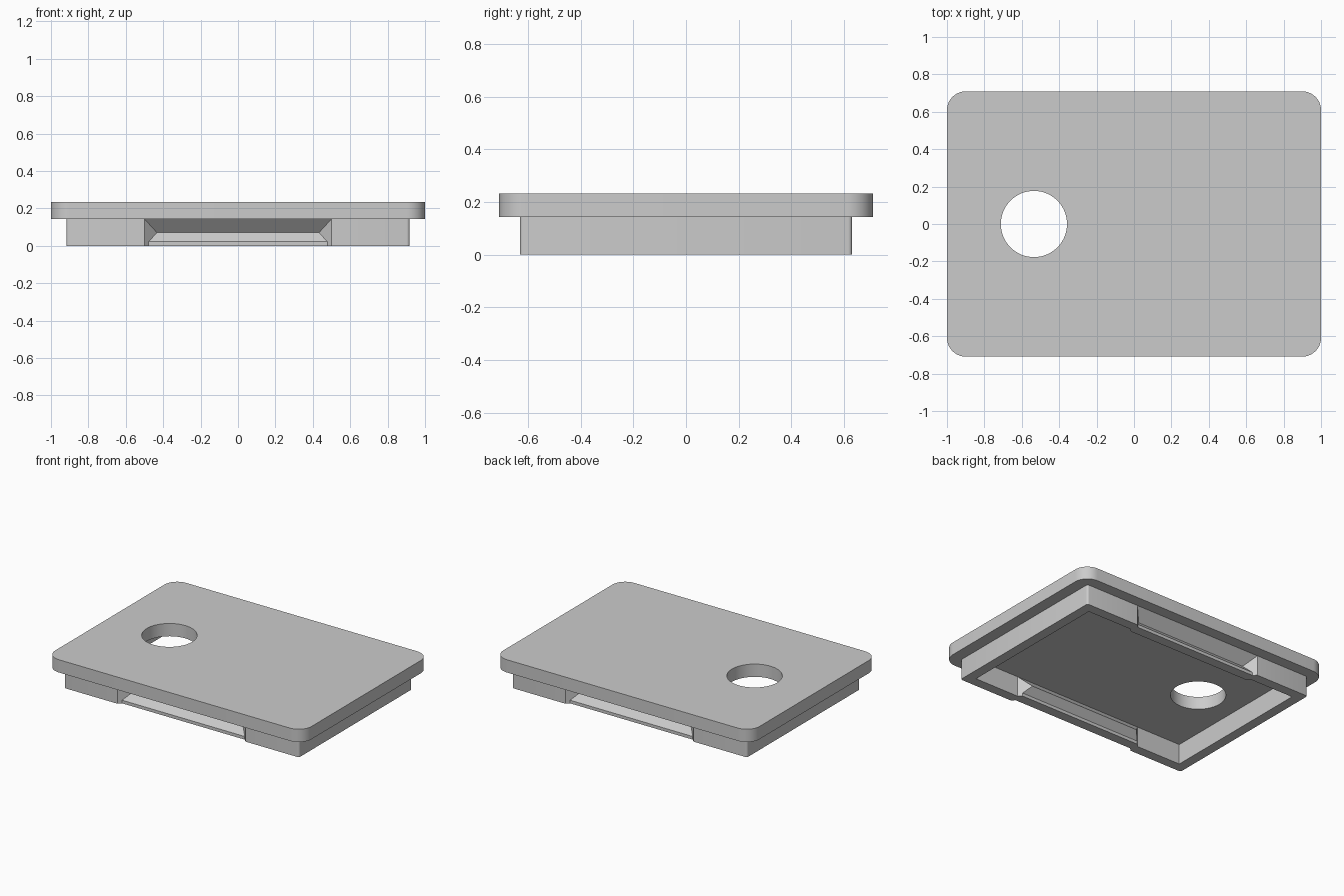
import bpy, bmesh
from math import sin, cos, pi, radians

if "Cube" in bpy.data.objects:
    bpy.data.objects.remove(bpy.data.objects["Cube"], do_unlink=True)

GREY = (0.6, 0.6, 0.6, 1.0)
grey = bpy.data.materials.new("light_grey")
grey.use_nodes = True
grey.diffuse_color = GREY
grey.node_tree.nodes["Principled BSDF"].inputs["Base Color"].default_value = GREY

SEAM, TOP = 0.143, 0.233      # underside and top of the plate
WALL = 0.07                   # rim wall thickness
GRIP = 0.5                    # half length of each finger grip


def finish(bm, name):
    bmesh.ops.recalc_face_normals(bm, faces=bm.faces)
    mesh = bpy.data.meshes.new(name)
    bm.to_mesh(mesh)
    bm.free()
    mesh.materials.append(grey)
    obj = bpy.data.objects.new(name, mesh)
    bpy.context.collection.objects.link(obj)
    bpy.ops.object.select_all(action="DESELECT")
    obj.select_set(True)
    bpy.context.view_layer.objects.active = obj
    bpy.ops.object.shade_smooth_by_angle(angle=radians(30))
    return obj


def arc(cx, cy, r, start, sweep, steps):
    angles = [start + sweep * i / steps for i in range(steps + 1)]
    return [(cx + r * cos(a), cy + r * sin(a)) for a in angles]


def outline(hx, hy, r, steps, grip_depth=None):
    """Rounded rectangle, optionally with the long sides pushed inwards."""
    pts = []
    for i, (sx, sy) in enumerate([(1, 1), (-1, 1), (-1, -1), (1, -1)]):
        pts += arc(sx * (hx - r), sy * (hy - r), r, i * pi / 2, pi / 2, steps)
        if grip_depth is not None and i % 2 == 0:
            d = grip_depth
            side = [(GRIP, hy), (GRIP - d, hy - d), (d - GRIP, hy - d), (-GRIP, hy)]
            pts += [(x * sy, y * sy) for x, y in side]
    return pts


def add_ring(bm, pts, z):
    return [bm.verts.new((x, y, z)) for x, y in pts]


# Plate: rounded rectangle with a round hole, extruded upwards
bm = bmesh.new()
edges = []
for pts in (outline(1.0, 0.709, 0.1, 10), arc(-0.535, 0, 0.177, 0, 2 * pi, 64)[:-1]):
    ring = add_ring(bm, pts, SEAM)
    edges += [bm.edges.new((a, b)) for a, b in zip(ring, ring[1:] + ring[:1])]
bmesh.ops.triangle_fill(bm, edges=edges, use_beauty=True, normal=(0, 0, 1))
extruded = bmesh.ops.extrude_face_region(bm, geom=bm.faces[:], use_keep_orig=True)
for item in extruded["geom"]:
    if isinstance(item, bmesh.types.BMVert):
        item.co.z = TOP
finish(bm, "lid_plate")

# Rim: a wall of even thickness, folded inwards at the front and back grips
levels = [(SEAM, 0.0), (0.07, 0.067), (0.022, 0.022), (0.0, 0.022)]
bm = bmesh.new()
rings = [add_ring(bm, outline(0.917, 0.63, 0.015, 4, d), z) for z, d in levels]
rings += [add_ring(bm, outline(0.917 - WALL, 0.63 - WALL, 0, 4, d), z)
          for z, d in reversed(levels)]
count = len(rings[0])
for low, high in zip(rings, rings[1:] + rings[:1]):
    for i in range(count):
        j = (i + 1) % count
        bm.faces.new((low[i], low[j], high[j], high[i]))
bmesh.ops.remove_doubles(bm, verts=bm.verts, dist=1e-5)
finish(bm, "rim_with_finger_grips")
